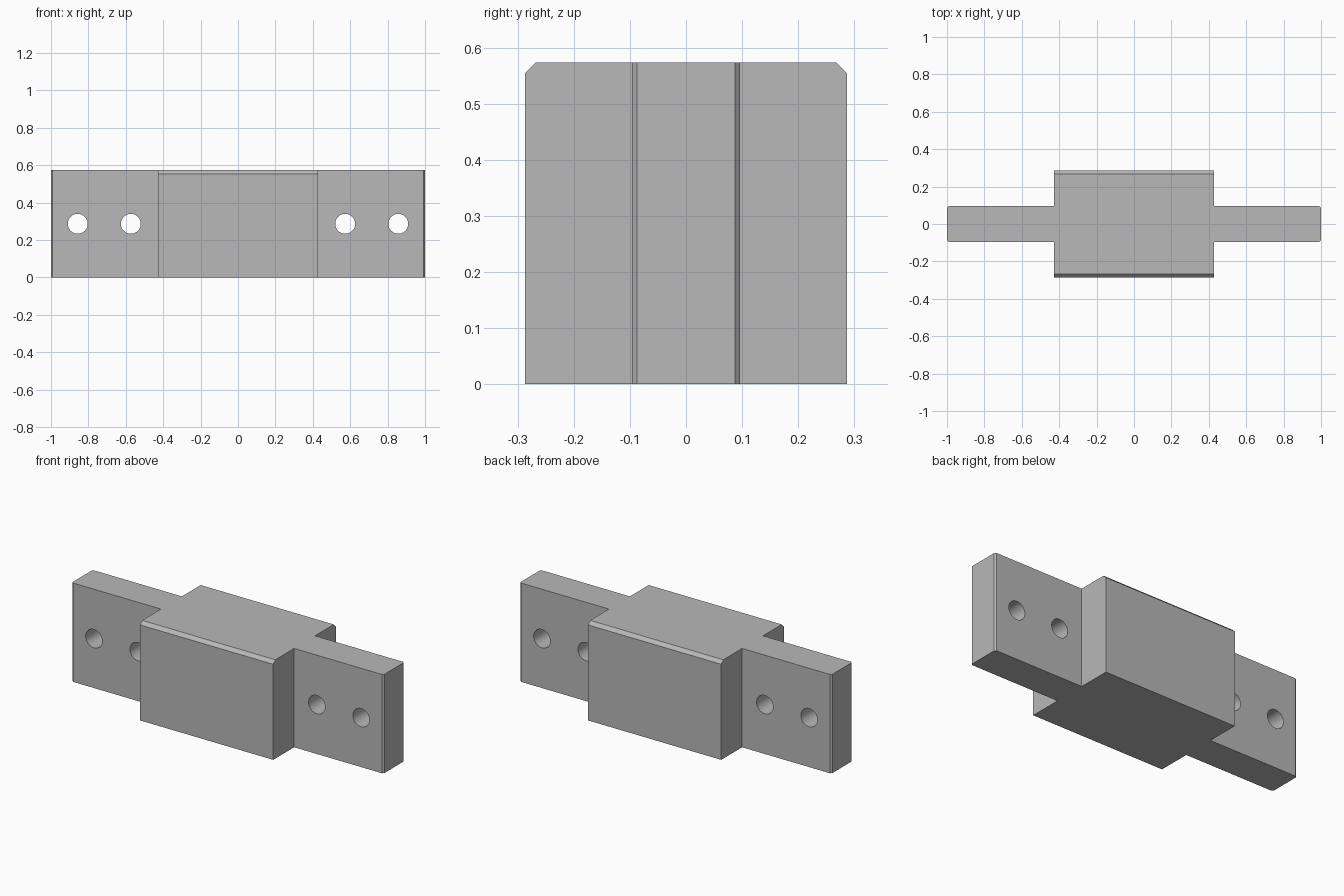
import bpy, bmesh

cube = bpy.data.objects.get("Cube")
if cube:
    bpy.data.objects.remove(cube, do_unlink=True)

LENGTH, BLOCK_X, BLOCK_Y, TAB_Y = 1.0, 0.427, 0.287, 0.096   # half sizes
HEIGHT = 0.573

grey = bpy.data.materials.new("plain grey")
grey.use_nodes = True
grey.diffuse_color = (0.48, 0.48, 0.48, 1)
grey.node_tree.nodes["Principled BSDF"].inputs["Base Color"].default_value = grey.diffuse_color


def bevel_where(bm, test, size):
    edges = [e for e in bm.edges if all(test(v.co) for v in e.verts)]
    bmesh.ops.bevel(bm, geom=edges, offset=size, segments=1, affect='EDGES')


# Body: cross-shaped plan extruded upward
quarter = [(LENGTH, TAB_Y), (BLOCK_X, TAB_Y), (BLOCK_X, BLOCK_Y)]
half = quarter + [(-x, y) for x, y in reversed(quarter)]
plan = half + [(-x, -y) for x, y in half]
bm = bmesh.new()
base = bm.faces.new([bm.verts.new((x, y, 0)) for x, y in plan])
top = bmesh.ops.extrude_face_region(bm, geom=[base])["geom"]
bmesh.ops.translate(bm, vec=(0, 0, HEIGHT),
                    verts=[g for g in top if isinstance(g, bmesh.types.BMVert)])

# Chamfers: long top edges of the block, then vertical corners of the tab ends
for side in (1, -1):
    bevel_where(bm, lambda c: c.z > HEIGHT - 0.001 and c.y * side > BLOCK_Y - 0.001, 0.019)
    for end in (1, -1):
        bevel_where(bm, lambda c: c.x * end > LENGTH - 0.001
                    and abs(c.y - side * TAB_Y) < 0.001, 0.009)
bmesh.ops.recalc_face_normals(bm, faces=bm.faces)
mesh = bpy.data.meshes.new("mounting_block")
bm.to_mesh(mesh)
bm.free()
mesh.materials.append(grey)
body = bpy.data.objects.new("mounting_block", mesh)
bpy.context.collection.objects.link(body)

# Bolt holes through both tabs
for x in (-0.857, -0.573, 0.573, 0.857):
    bpy.ops.mesh.primitive_cylinder_add(vertices=48, radius=0.053, depth=0.5,
                                        location=(x, 0, HEIGHT / 2),
                                        rotation=(1.570796, 0, 0))
    cutter = bpy.context.object
    cutter.name = "bolt_hole_cutter"
    cutter.data.materials.append(grey)
    hole = body.modifiers.new("bolt_hole", 'BOOLEAN')
    hole.operation = 'DIFFERENCE'
    hole.solver = 'EXACT'
    hole.object = cutter
    bpy.ops.object.select_all(action='DESELECT')
    body.select_set(True)
    bpy.context.view_layer.objects.active = body
    bpy.ops.object.modifier_apply(modifier=hole.name)
    bpy.data.objects.remove(cutter, do_unlink=True)

# Smooth hole walls, crisp edges
bpy.ops.object.shade_smooth_by_angle(angle=0.5)
